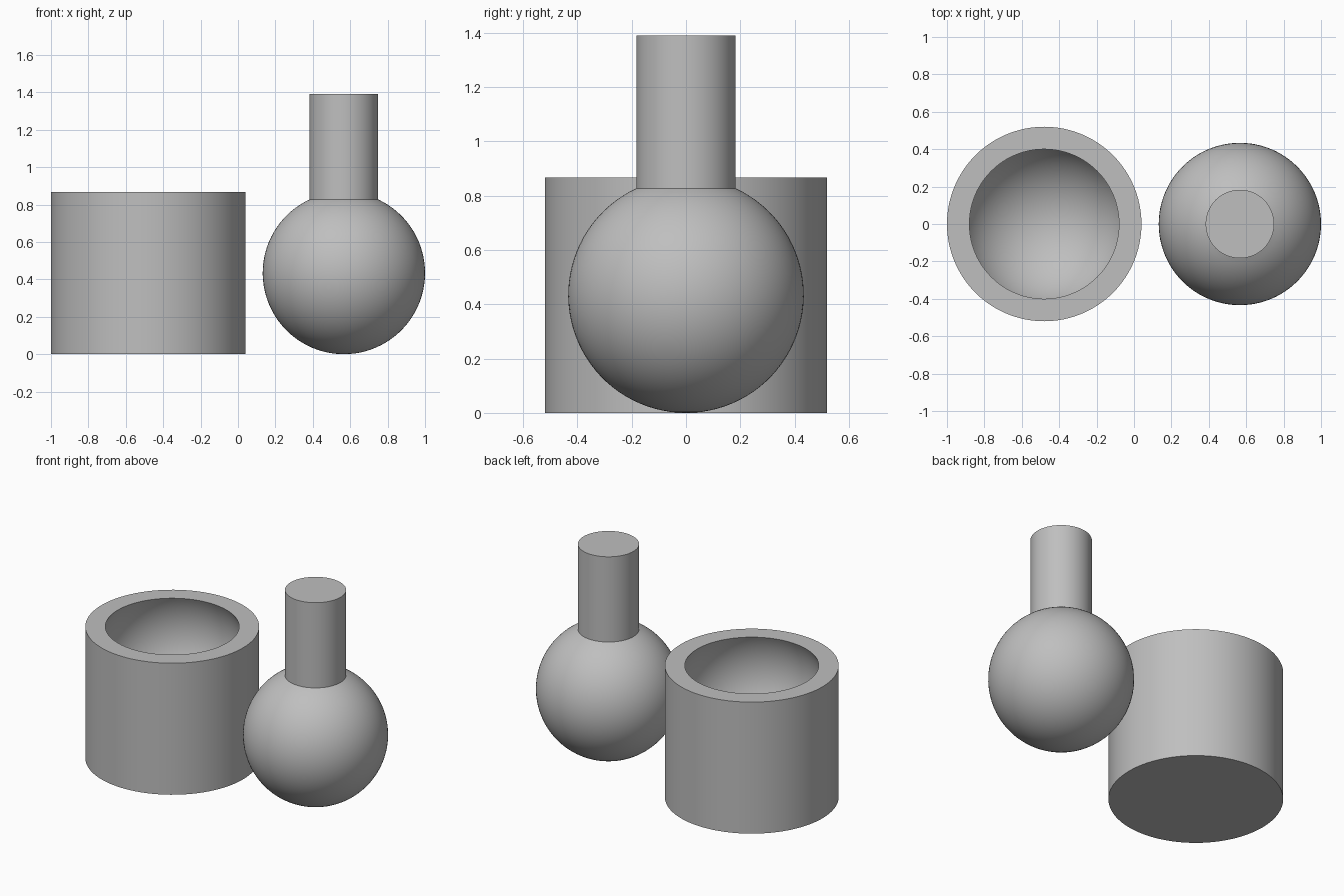
import bpy, bmesh
from math import asin, cos, sin, pi, sqrt, radians

cube = bpy.data.objects.get("Cube")
if cube:
    bpy.data.objects.remove(cube, do_unlink=True)

grey = bpy.data.materials.new("plain_grey")
grey.use_nodes = True
colour = (0.52, 0.52, 0.52, 1)
grey.diffuse_color = colour
grey.node_tree.nodes["Principled BSDF"].inputs["Base Color"].default_value = colour


def arc(radius, centre_z, start, end, steps=40):
    """Profile points on a circle, angles measured from straight down."""
    angles = [start + (end - start) * i / steps for i in range(steps + 1)]
    return [(radius * sin(a), centre_z - radius * cos(a)) for a in angles]


def lathe(name, profile, x, segments=96):
    """Turn a (radius, height) profile about a vertical axis."""
    bm = bmesh.new()
    verts = [bm.verts.new((r, 0, z)) for r, z in profile]
    edges = [bm.edges.new(pair) for pair in zip(verts, verts[1:])]
    bmesh.ops.spin(bm, geom=verts + edges, cent=(0, 0, 0), axis=(0, 0, 1),
                   angle=2 * pi, steps=segments, use_duplicate=False)
    bmesh.ops.remove_doubles(bm, verts=bm.verts, dist=0.0001)
    bmesh.ops.recalc_face_normals(bm, faces=bm.faces)
    mesh = bpy.data.meshes.new(name)
    bm.to_mesh(mesh)
    bm.free()
    mesh.materials.append(grey)
    obj = bpy.data.objects.new(name, mesh)
    obj.location.x = x
    bpy.context.collection.objects.link(obj)
    bpy.ops.object.select_all(action="DESELECT")
    obj.select_set(True)
    bpy.context.view_layer.objects.active = obj
    bpy.ops.object.shade_smooth_by_angle(angle=radians(30))


# Socket: cylinder with a round cavity that narrows at the rim
height, outer, mouth, cavity = 0.868, 0.52, 0.4, 0.452
centre_z = height - sqrt(cavity ** 2 - mouth ** 2)
rim_angle = pi - asin(mouth / cavity)
lathe("socket", [(0, 0), (outer, 0), (outer, height)]
      + arc(cavity, centre_z, rim_angle, 0), -0.48)

# Ball with a cylindrical neck rising from its top
ball, neck = 0.434, 0.183
lathe("ball_and_neck", arc(ball, ball, 0, pi - asin(neck / ball))
      + [(neck, 1.39), (0, 1.39)], 0.566)
